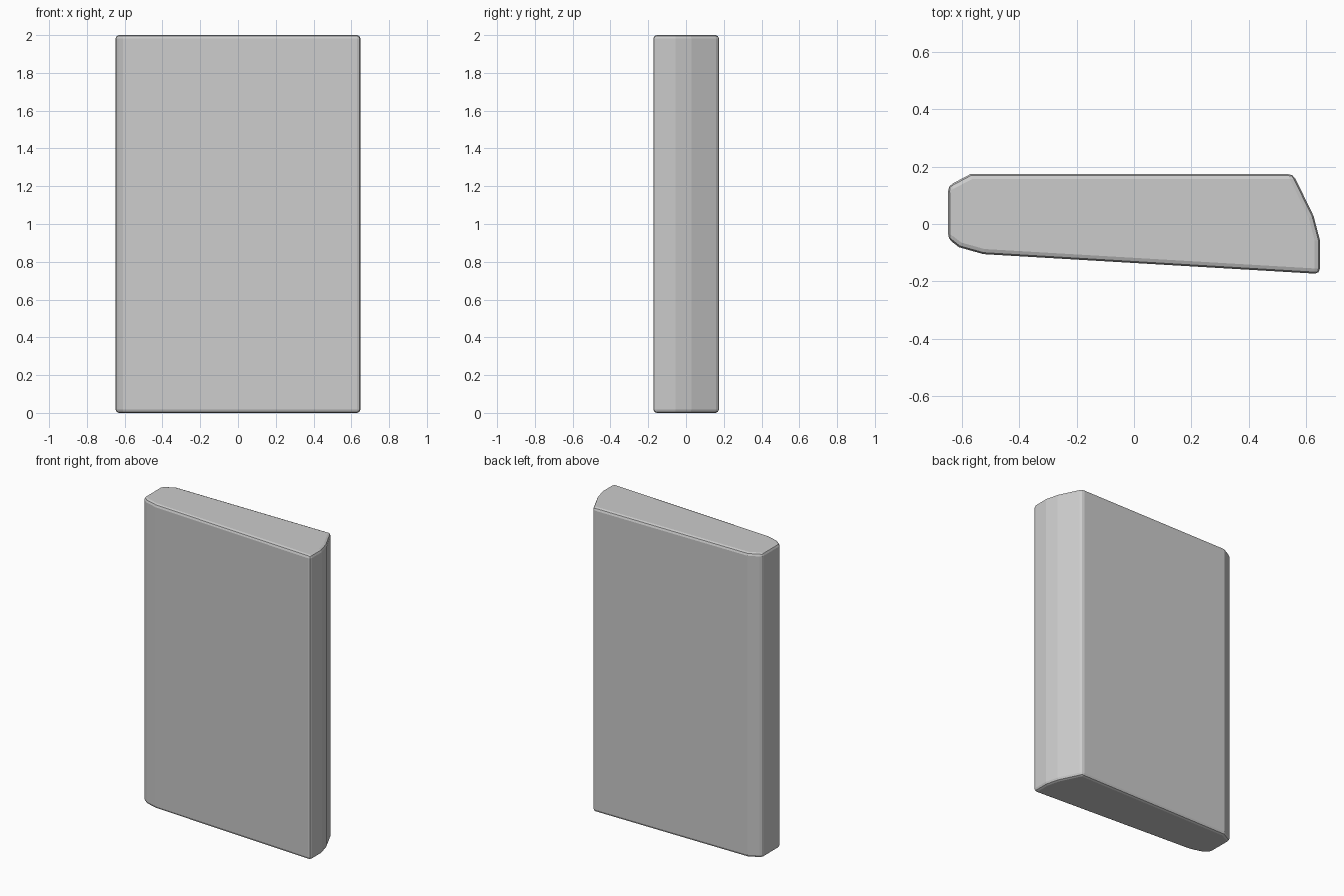
import bpy, bmesh

if "Cube" in bpy.data.objects:
    bpy.data.objects.remove(bpy.data.objects["Cube"])

# Plan outline of the slab (counter-clockwise, seen from above)
OUTLINE = [
    (-0.525, -0.105), (0.648, -0.174), (0.648, -0.056), (0.626, 0.028),
    (0.555, 0.174), (-0.57, 0.174), (-0.648, 0.133), (-0.648, -0.052),
    (-0.61, -0.081),
]
HEIGHT = 2.0

# Extrude the outline upwards
bm = bmesh.new()
base = bm.faces.new([bm.verts.new((x, y, 0)) for x, y in OUTLINE])
top = bmesh.ops.extrude_face_region(bm, geom=[base], use_keep_orig=True)
bmesh.ops.translate(bm, vec=(0, 0, HEIGHT),
                    verts=[g for g in top["geom"] if isinstance(g, bmesh.types.BMVert)])
bmesh.ops.recalc_face_normals(bm, faces=bm.faces)

mesh = bpy.data.meshes.new("slab")
bm.to_mesh(mesh)
bm.free()
slab = bpy.data.objects.new("slab", mesh)
bpy.context.collection.objects.link(slab)

# Soften only the sharp edges
bevel = slab.modifiers.new("edge_bevel", "BEVEL")
bevel.width = 0.018
bevel.segments = 2
bevel.limit_method = "ANGLE"
bevel.angle_limit = 0.56
